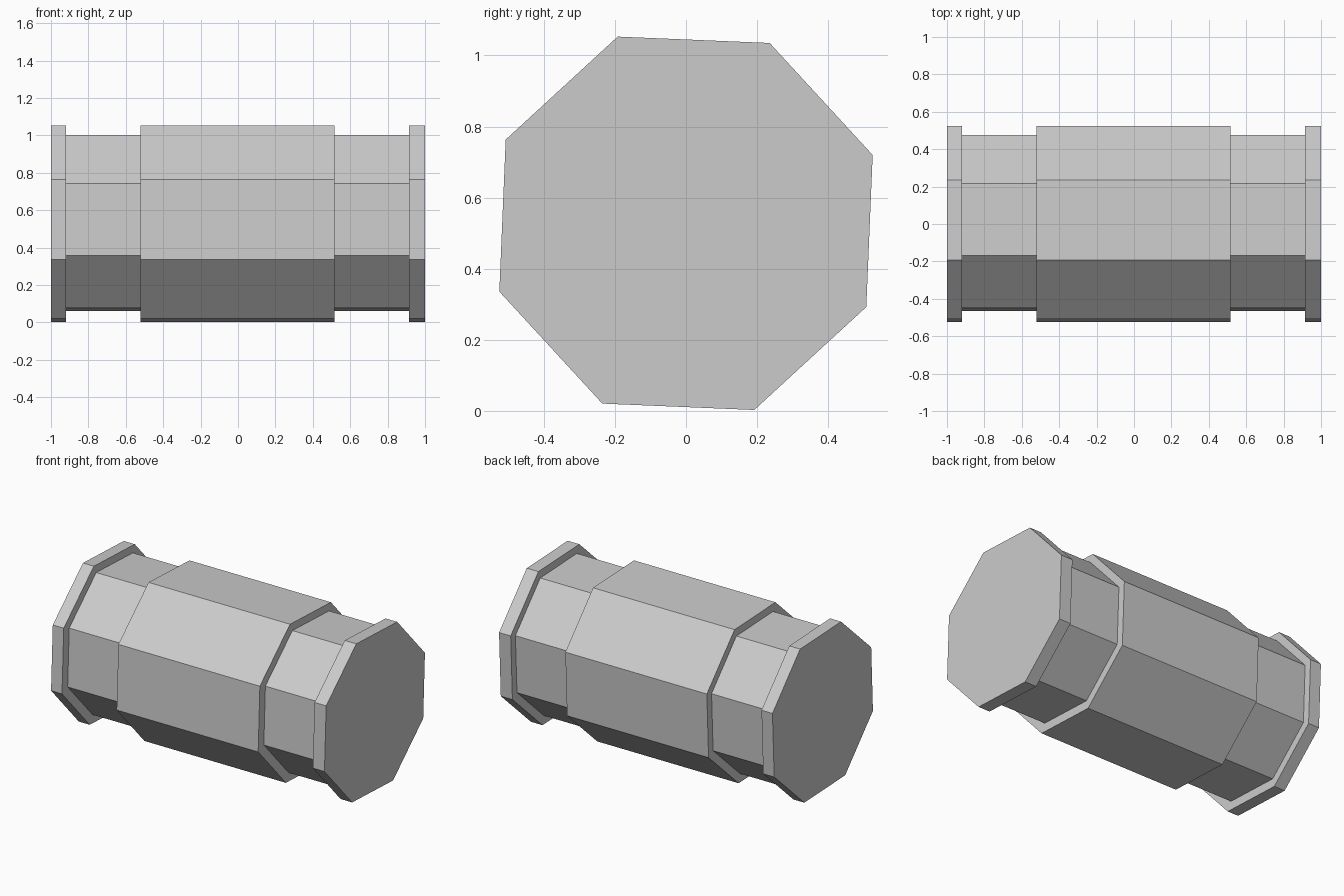
import bpy
import bmesh
from math import cos, sin, radians

if "Cube" in bpy.data.objects:
    bpy.data.objects.remove(bpy.data.objects["Cube"])

SIDES = 8
TWIST = radians(20.1)          # the octagon is rolled slightly off square
WIDE = (0.559, 0.0, 0.528)     # radius, centre y, centre z
NECK = (0.501, 0.005, 0.531)

# Sections along x: end flange, neck, drum, neck, end flange
sections = [
    (-1.0, -0.92, WIDE),
    (-0.92, -0.52, NECK),
    (-0.52, 0.515, WIDE),
    (0.515, 0.915, NECK),
    (0.915, 1.0, WIDE),
]


def add_ring(bm, x, shape):
    r, cy, cz = shape
    angles = [TWIST + radians(360 / SIDES * i) for i in range(SIDES)]
    return [bm.verts.new((x, cy + r * cos(a), cz + r * sin(a))) for a in angles]


# Stepped barrel: one closed shell skinned through all section ends
bm = bmesh.new()
rings = [add_ring(bm, x, shape) for x0, x1, shape in sections for x in (x0, x1)]
for a, b in zip(rings, rings[1:]):
    for i in range(SIDES):
        j = (i + 1) % SIDES
        bm.faces.new((a[i], a[j], b[j], b[i]))

# End caps
bm.faces.new(rings[0])
bm.faces.new(rings[-1])
bmesh.ops.recalc_face_normals(bm, faces=bm.faces)

mesh = bpy.data.meshes.new("stepped_barrel")
bm.to_mesh(mesh)
bm.free()
bpy.context.collection.objects.link(bpy.data.objects.new("stepped_barrel", mesh))
